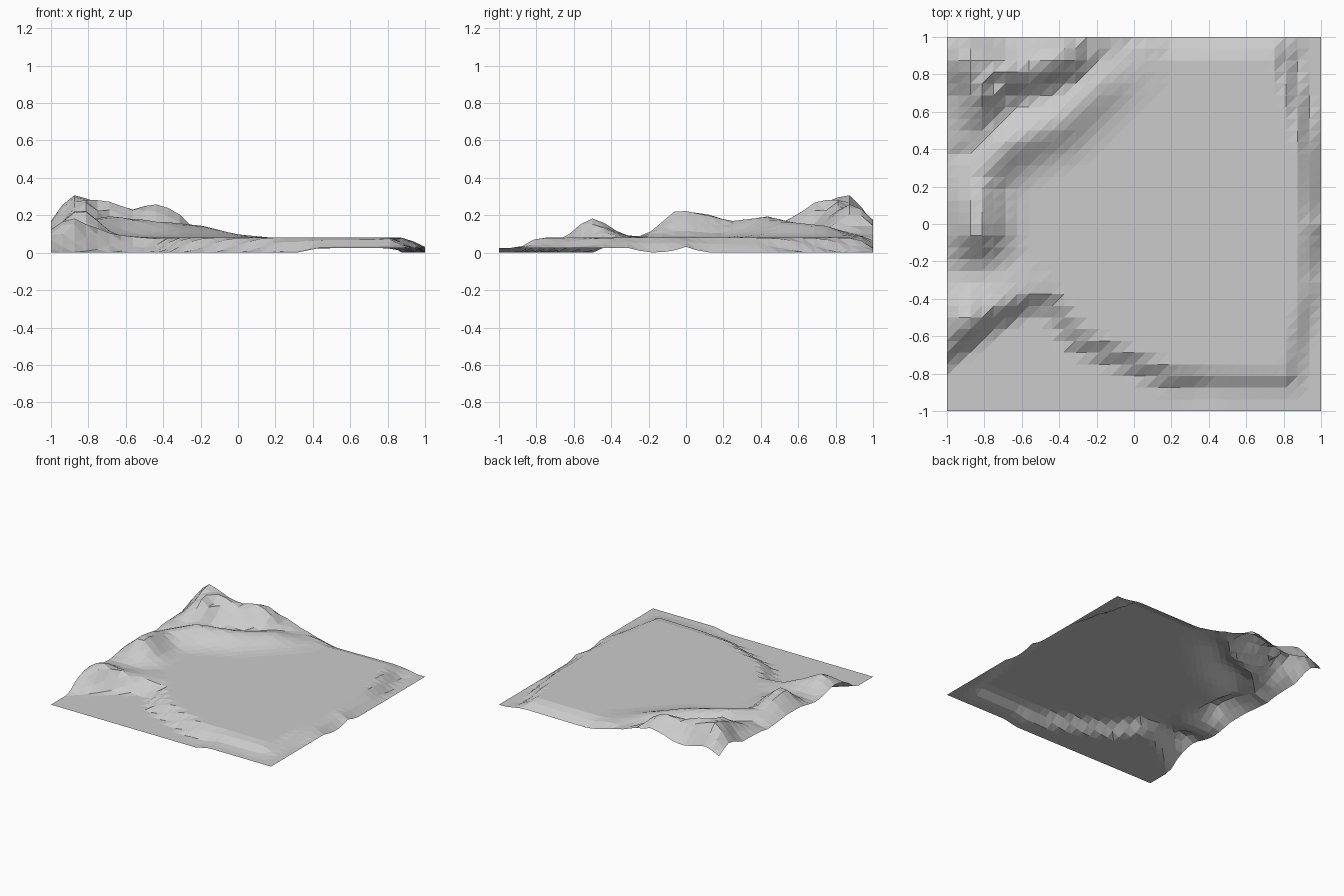
import bpy, bmesh, math
from mathutils import Vector

if "Cube" in bpy.data.objects:
    bpy.data.objects.remove(bpy.data.objects["Cube"])

PLATEAU = 0.08

# Coastline: middle of the bank that drops from the plateau to the sea floor
COAST = [(-1.3, -0.94), (-1.0, -0.72), (-0.75, -0.52), (-0.58, -0.43), (-0.45, -0.42),
         (-0.3, -0.63), (0.2, -0.83), (0.85, -0.845), (0.89, -0.6), (0.94, -0.4),
         (0.95, -0.1), (0.94, 0.4), (0.91, 0.55), (0.85, 0.75), (0.78, 0.96),
         (0.2, 0.95), (0.0, 1.02), (-0.15, 1.3), (-1.3, 1.3)]

# Mountain ridges: (x, y, crest height), each with a spread width
RIDGES = [
    ([(-0.88, -0.5, 0.185), (-0.78, -0.48, 0.14), (-0.62, -0.36, 0.09)], 0.13),
    ([(-0.84, -0.03, 0.235), (-0.85, 0.1, 0.212), (-0.84, 0.25, 0.17), (-0.68, 0.43, 0.195),
      (-0.4, 0.55, 0.165), (-0.2, 0.73, 0.145), (0.0, 0.85, 0.095)], 0.13),
    ([(-0.87, 0.5, 0.155), (-0.82, 0.72, 0.28), (-0.87, 0.86, 0.31), (-0.7, 0.82, 0.275),
      (-0.57, 0.84, 0.235), (-0.45, 0.88, 0.26), (-0.38, 0.9, 0.245), (-0.28, 0.97, 0.15)], 0.135),
]


def smooth(a, b, v):
    t = max(0.0, min(1.0, (v - a) / (b - a)))
    return t * t * (3 - 2 * t)


def to_segment(p, a, b):
    """Distance from p to segment ab, and position along it."""
    d = b - a
    t = max(0.0, min(1.0, (p - a).dot(d) / d.length_squared))
    return (a + d * t - p).length, t


def coast_distance(p):
    """Signed distance to the coast, positive on land."""
    best, inside = 9.0, False
    for i, c in enumerate(COAST):
        a, b = Vector(COAST[i - 1]), Vector(c)
        best = min(best, to_segment(p, a, b)[0])
        if (a.y > p.y) != (b.y > p.y) and p.x < a.x + (p.y - a.y) / (b.y - a.y) * (b.x - a.x):
            inside = not inside
    return best if inside else -best


def height(x, y):
    p = Vector((x, y))
    land = PLATEAU
    for pts, width in RIDGES:
        for a, b in zip(pts, pts[1:]):
            d, t = to_segment(p, Vector(a[:2]), Vector(b[:2]))
            crest = a[2] + (b[2] - a[2]) * t
            rise = (crest - PLATEAU) * math.exp(-(d / width) ** 2)
            if rise > 0.003:
                land = max(land, PLATEAU + rise)
    # shallow shelf outside the bank at the front right and right
    shelf = 0.026 * smooth(0.3, 0.45, x) * smooth(-0.2, -0.32, y)
    shelf += 0.03 * smooth(0.8, 0.9, x) * math.exp(-(y / 0.06) ** 2)
    shelf += 0.02 * smooth(0.85, 0.95, y) * smooth(0.95, 0.8, x)
    m = smooth(-0.065, 0.065, coast_distance(p))
    return shelf + (land - shelf) * m


# Terrain sheet
bm = bmesh.new()
bmesh.ops.create_grid(bm, x_segments=32, y_segments=32, size=1.0)
for v in bm.verts:
    v.co.z = height(v.co.x, v.co.y)
bmesh.ops.triangulate(bm, faces=bm.faces[:], quad_method='FIXED')
mesh = bpy.data.meshes.new("terrain")
bm.to_mesh(mesh)
bm.free()
bpy.context.collection.objects.link(bpy.data.objects.new("terrain", mesh))
